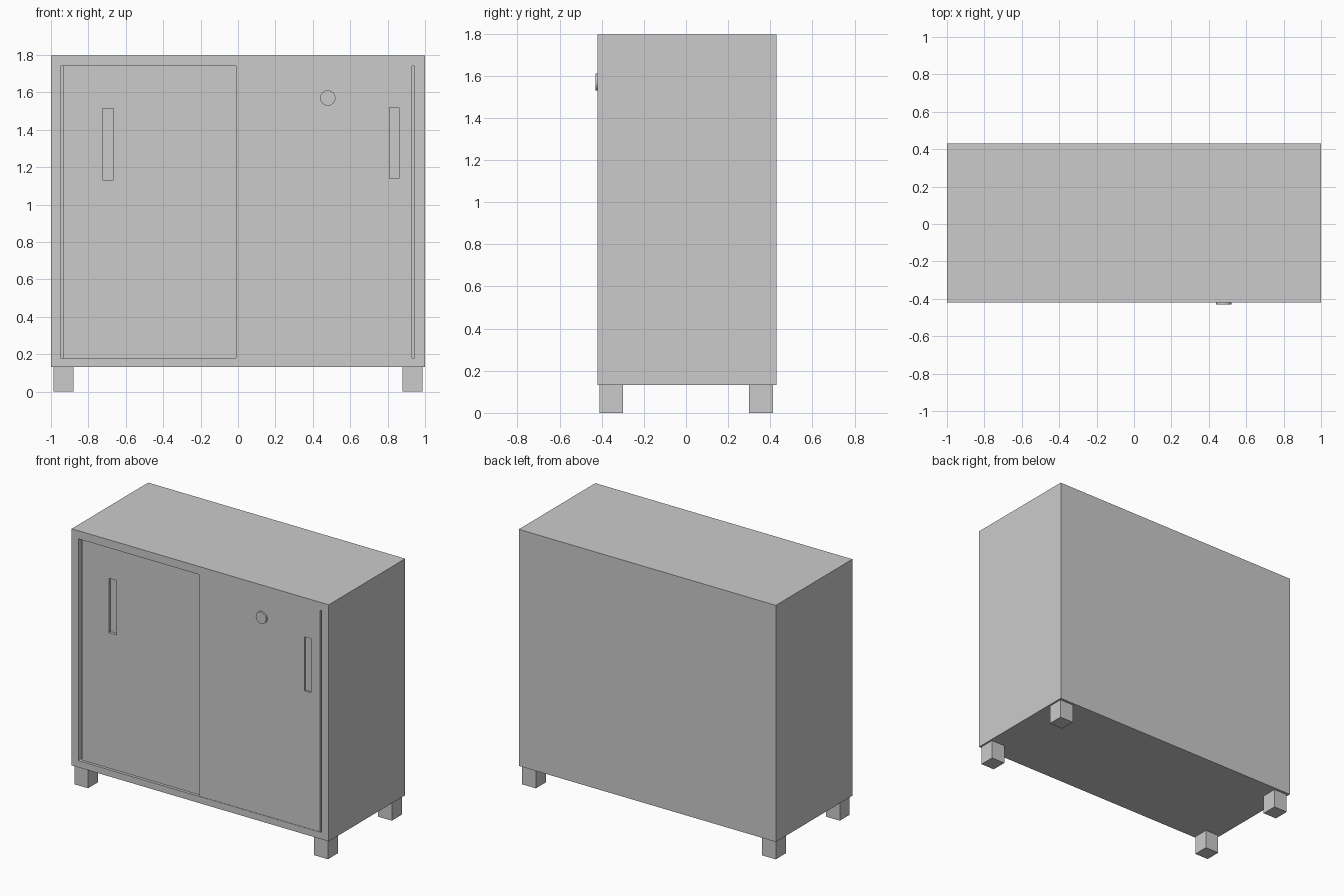
import bpy
from math import pi

if "Cube" in bpy.data.objects:
    bpy.data.objects.remove(bpy.data.objects["Cube"])


def box(name, x, y, z):
    """Box from (min, max) ranges on each axis."""
    bpy.ops.mesh.primitive_cube_add(size=1)
    ob = bpy.context.object
    ob.name = name
    ob.location = [(a + b) / 2 for a, b in (x, y, z)]
    ob.scale = [b - a for a, b in (x, y, z)]
    bpy.ops.object.transform_apply(location=True, rotation=False, scale=True)
    return ob


def carve(target, x, y, z):
    """Cut a box-shaped recess out of the target."""
    cutter = box("recess_cutter", x, y, z)
    cutter.hide_render = True
    mod = target.modifiers.new("recess", 'BOOLEAN')
    mod.operation = 'DIFFERENCE'
    mod.solver = 'EXACT'
    mod.object = cutter
    bpy.context.view_layer.objects.active = target
    bpy.ops.object.modifier_apply(modifier=mod.name)
    bpy.data.objects.remove(cutter)


FRONT, BACK = -0.42, 0.43
DOOR_Z = (0.18, 1.74)

# Cabinet body with a shallow door opening
body = box("cabinet_body", (-1, 1), (FRONT, BACK), (0.133, 1.797))
carve(body, (-0.948, 0.945), (FRONT - 0.1, FRONT + 0.07), DOOR_Z)

# Rear sliding door (left) with recessed grip
left_door = box("left_door", (-0.933, 0.0), (FRONT + 0.02, FRONT + 0.07), DOOR_Z)
carve(left_door, (-0.725, -0.665), (FRONT - 0.1, FRONT + 0.04), (1.132, 1.515))

# Front sliding door (right) with recessed grip
right_door = box("right_door", (-0.01, 0.93), (FRONT + 0.003, FRONT + 0.0195), DOOR_Z)
carve(right_door, (0.81, 0.86), (FRONT - 0.1, FRONT + 0.016), (1.14, 1.52))

# Round lock on the right door
bpy.ops.mesh.primitive_cylinder_add(vertices=32, radius=0.041, depth=0.02,
                                    location=(0.48, FRONT, 1.57),
                                    rotation=(pi / 2, 0, 0))
bpy.context.object.name = "door_lock"
bpy.ops.object.shade_smooth_by_angle()

# Four square feet
for sx, side in ((-1, "left"), (1, "right")):
    for ya, yb, end in ((-0.41, -0.30, "front"), (0.30, 0.412, "back")):
        xs = sorted((sx * 0.88, sx * 0.987))
        box(f"{end}_{side}_foot", xs, (ya, yb), (0, 0.14))
